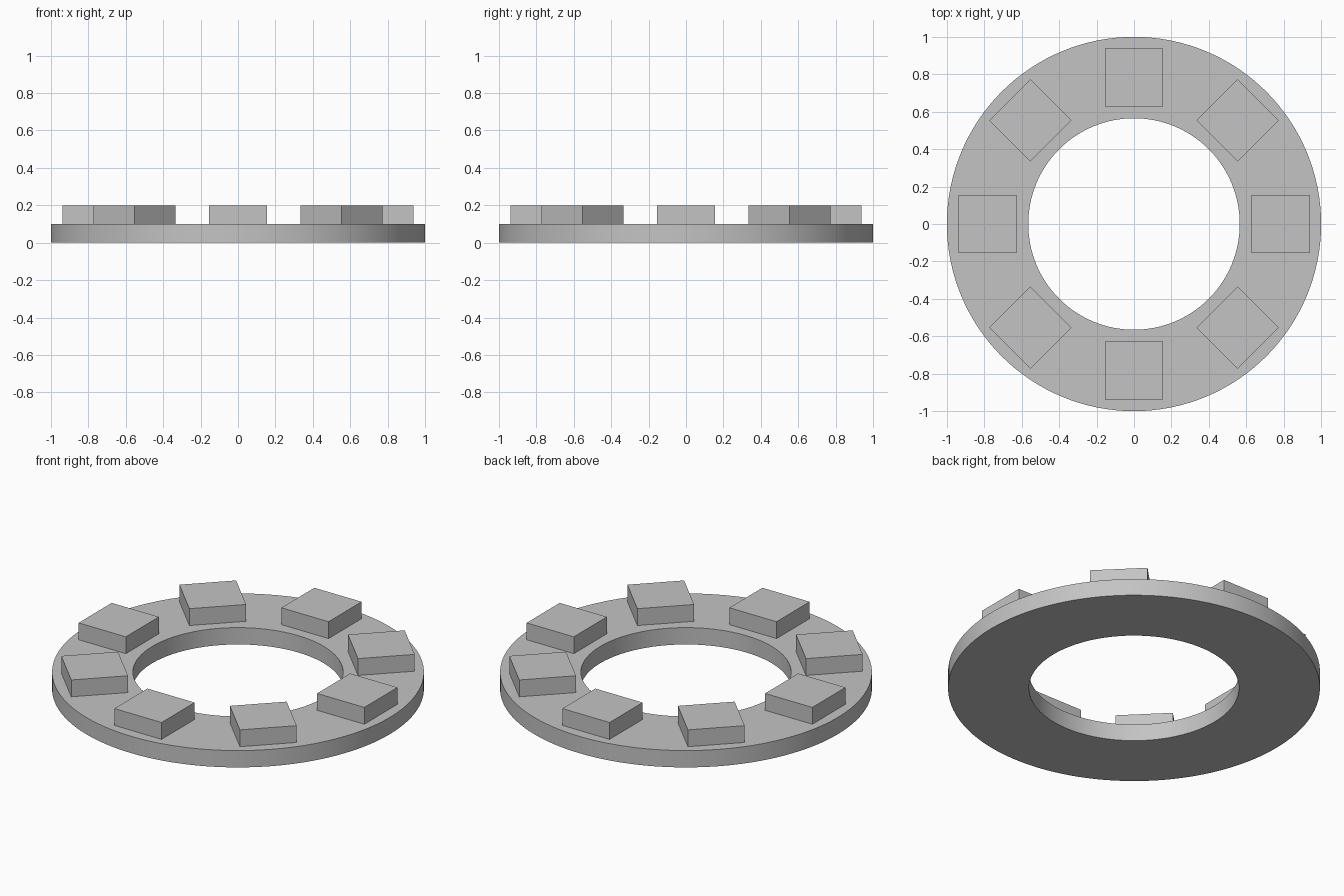
import bpy, bmesh, math

cube = bpy.data.objects.get("Cube")
if cube:
    bpy.data.objects.remove(cube, do_unlink=True)

OUTER, INNER, THICK = 1.0, 0.565, 0.1
BLOCK_SIDE, BLOCK_RADIUS, BLOCKS = 0.31, 0.783, 8

grey = bpy.data.materials.new("plain_grey")
grey.use_nodes = True
colour = (0.55, 0.55, 0.55, 1)
grey.diffuse_color = colour
grey.node_tree.nodes["Principled BSDF"].inputs["Base Color"].default_value = colour


def add_ring():
    """Flat washer: a rectangular profile spun round the z axis."""
    bm = bmesh.new()
    profile = [(INNER, 0), (OUTER, 0), (OUTER, THICK), (INNER, THICK)]
    verts = [bm.verts.new((r, 0, z)) for r, z in profile]
    edges = [bm.edges.new((verts[i], verts[(i + 1) % 4])) for i in range(4)]
    bmesh.ops.spin(bm, geom=verts + edges, axis=(0, 0, 1), cent=(0, 0, 0),
                   angle=math.tau, steps=128, use_merge=True)
    bmesh.ops.remove_doubles(bm, verts=bm.verts, dist=0.0001)
    bmesh.ops.recalc_face_normals(bm, faces=bm.faces)
    mesh = bpy.data.meshes.new("base_ring")
    bm.to_mesh(mesh)
    bm.free()
    ring = bpy.data.objects.new("base_ring", mesh)
    bpy.context.collection.objects.link(ring)
    mesh.materials.append(grey)
    # Smooth walls, sharp rims
    bpy.ops.object.select_all(action="DESELECT")
    ring.select_set(True)
    bpy.context.view_layer.objects.active = ring
    bpy.ops.object.shade_smooth_by_angle(angle=math.radians(30))


def add_block(index):
    """Square raised block, turned to face the ring's centre."""
    a = math.tau * index / BLOCKS
    bpy.ops.mesh.primitive_cube_add(
        size=1, rotation=(0, 0, a),
        location=(BLOCK_RADIUS * math.cos(a), BLOCK_RADIUS * math.sin(a), THICK * 1.5))
    block = bpy.context.object
    block.name = f"raised_block_{index + 1}"
    block.scale = (BLOCK_SIDE, BLOCK_SIDE, THICK)
    block.data.materials.append(grey)


add_ring()
for i in range(BLOCKS):
    add_block(i)
